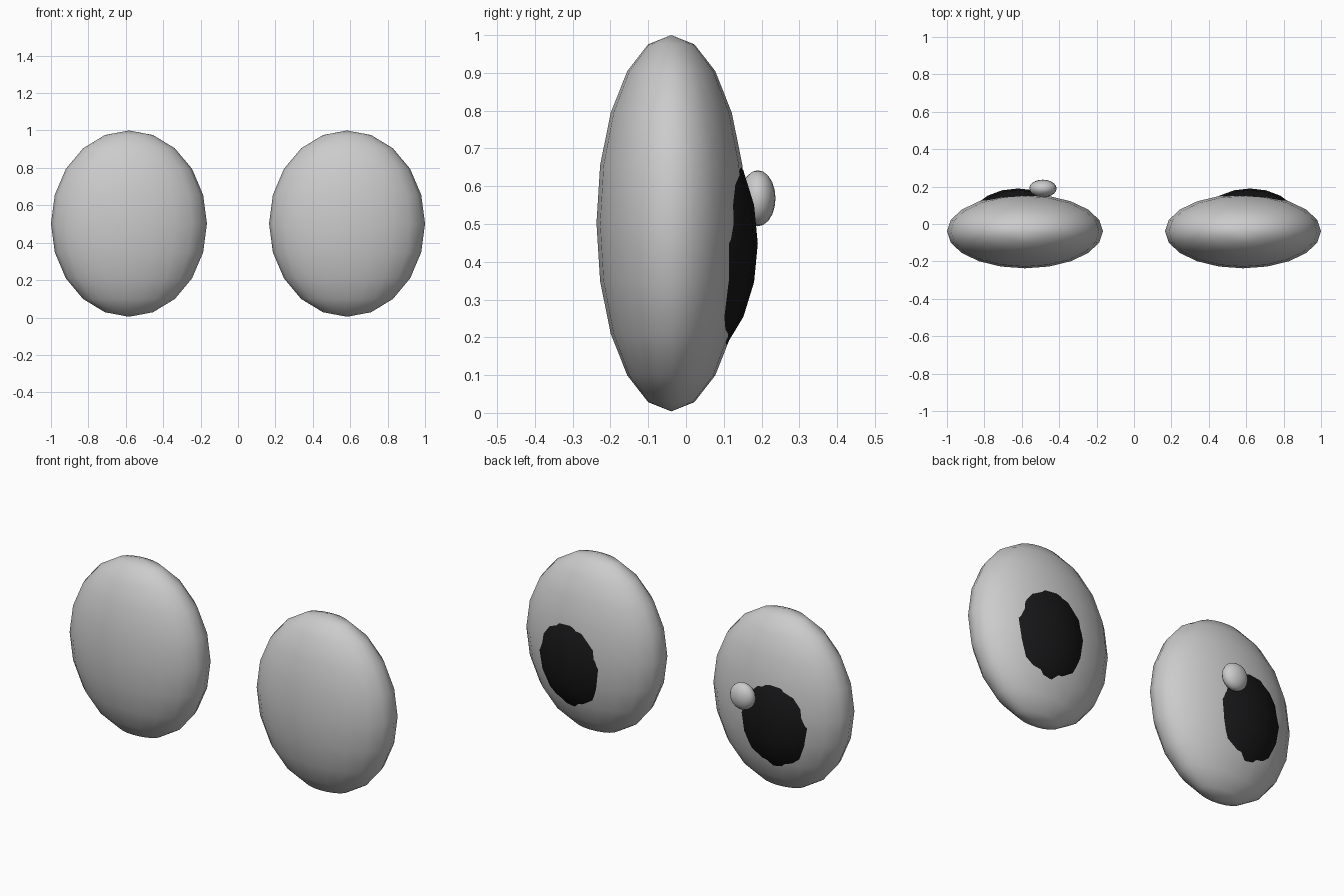
import bpy

if "Cube" in bpy.data.objects:
    bpy.data.objects.remove(bpy.data.objects["Cube"])


def ellipsoid(name, center, radii, material=None):
    """Smooth 20 x 10 sphere stretched to the given radii."""
    bpy.ops.mesh.primitive_uv_sphere_add(segments=20, ring_count=10, radius=1, location=center)
    ob = bpy.context.object
    ob.name = name
    ob.scale = radii
    bpy.ops.object.transform_apply(location=False, rotation=False, scale=True)
    bpy.ops.object.shade_smooth()
    if material:
        ob.data.materials.append(material)
    return ob


black = bpy.data.materials.new("black")
black.diffuse_color = (0.008, 0.008, 0.009, 1)
black.use_nodes = True
black.node_tree.nodes["Principled BSDF"].inputs["Base Color"].default_value = black.diffuse_color

# Flattened eyeballs with pupils bulging through the back (+y) side
for side, s in (("left", -1), ("right", 1)):
    ellipsoid(f"eyeball_{side}", (s * 0.583, -0.039, 0.502), (0.417, 0.198, 0.498))
    ellipsoid(f"pupil_{side}", (s * 0.62, -0.01, 0.448), (0.275, 0.2, 0.33), black)

# Single small highlight on one eye
ellipsoid("highlight", (-0.487, 0.19, 0.568), (0.073, 0.047, 0.074))
